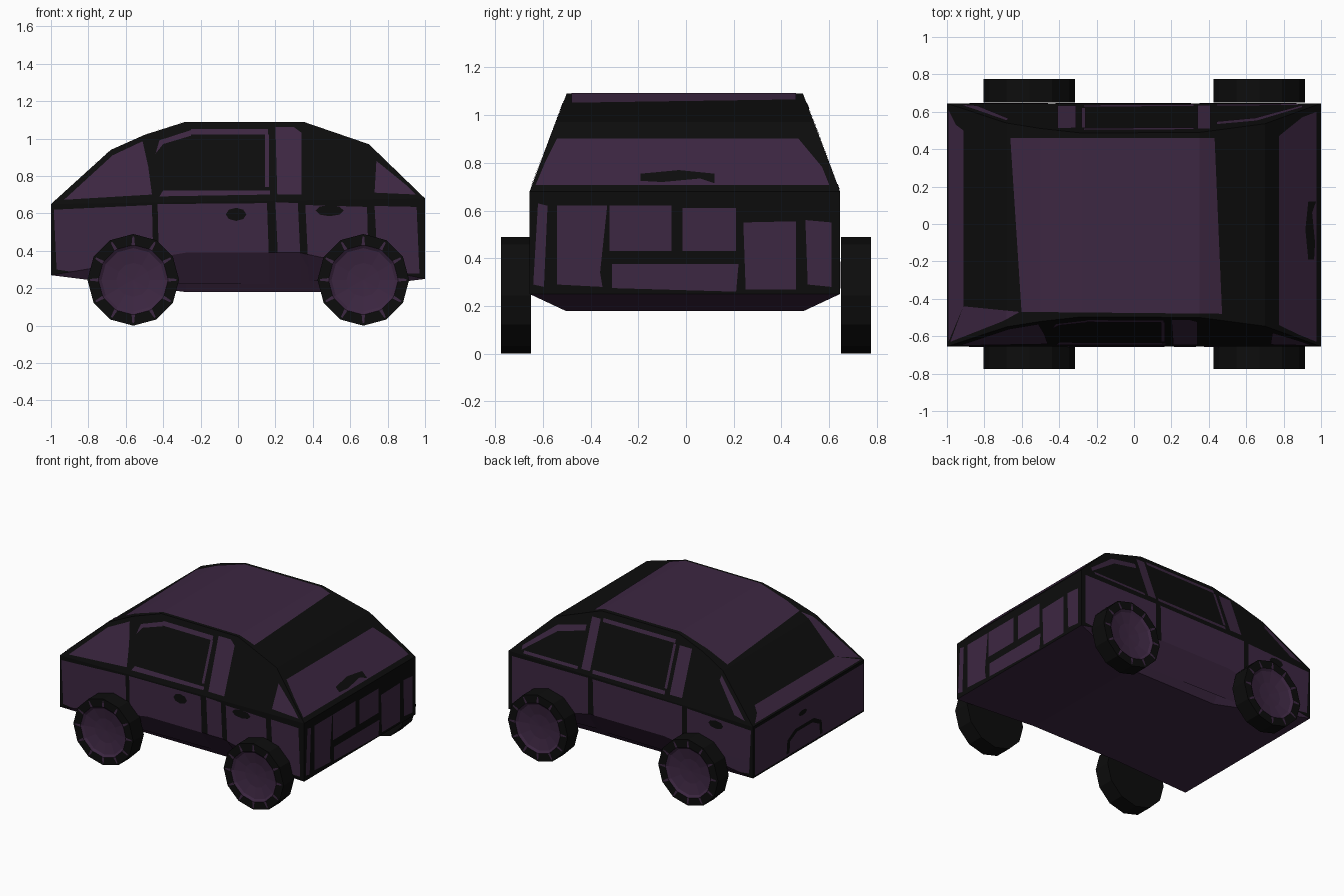
import bpy, bmesh, math
from mathutils import Vector
from mathutils.bvhtree import BVHTree

if "Cube" in bpy.data.objects:
    bpy.data.objects.remove(bpy.data.objects["Cube"])


def material(name, rgb):
    m = bpy.data.materials.new(name)
    m.diffuse_color = (*rgb, 1)
    m.use_nodes = True
    m.node_tree.nodes["Principled BSDF"].inputs["Base Color"].default_value = m.diffuse_color
    return m


BLACK = material("black", (0.0038, 0.0038, 0.0038))
PURPLE = material("dark purple", (0.046, 0.020, 0.054))


def make_object(name, bm, *mats):
    me = bpy.data.meshes.new(name)
    bm.to_mesh(me)
    for m in mats:
        me.materials.append(m)
    ob = bpy.data.objects.new(name, me)
    bpy.context.collection.objects.link(ob)
    return ob


# Body shell: side outline lofted across, cabin leaning inwards above the belt
W = 0.65
TOP = [(-1, .65), (-.68, .94), (-.5, 1.02), (-.28, 1.09), (.35, 1.09), (.7, .97), (1, .68)]
LOW = [(1, .25, W), (.45, .18, .5), (-.28, .18, .5), (-1, .27, W)]
FOLD = [(-.28, .39), (.33, .39)]

body = bmesh.new()
loops = []
for s in (-1, 1):
    def v(x, z, w):
        return body.verts.new((x, s * w - .005, z))
    top = [v(x, z, W - .37 * (z - .665 - .015 * x)) for x, z in TOP]
    lr, l2, l1, lf = low = [v(x, z, w) for x, z, w in LOW]
    fl, fr = [v(x, z, W) for x, z in FOLD]
    body.faces.new(top)
    body.faces.new((top[0], top[-1], lr, fr, fl, lf))
    body.faces.new((fl, fr, l2, l1))
    body.faces.new((fr, lr, l2))
    body.faces.new((fl, l1, lf))
    loops.append(top + low)
a, b = loops
for i in range(len(a)):
    j = (i + 1) % len(a)
    body.faces.new((a[i], a[j], b[j], b[i]))
bmesh.ops.recalc_face_normals(body, faces=body.faces)
for f in body.faces:
    f.material_index = 1 if f.normal.z < -.5 else 0     # purple underside
make_object("body", body, BLACK, PURPLE)
tree = BVHTree.FromBMesh(body)

# Painted panels: flat outlines projected onto the body
VIEWS = {  # start point from (u, v), ray direction
    "front": (lambda u, v: (u, -3, v), (0, 1, 0)),
    "back": (lambda u, v: (u, 3, v), (0, -1, 0)),
    "rear": (lambda u, v: (3, u, v), (-1, 0, 0)),
    "nose": (lambda u, v: (-3, u, v), (1, 0, 0)),
    "top": (lambda u, v: (u, v, 3), (0, 0, -1)),
}


def panels(name, view, mat, polys, lift=.003):
    start, d = VIEWS[view]
    d = Vector(d)
    bm = bmesh.new()
    for p in polys:
        bm.faces.new([bm.verts.new(start(*q)) for q in p])
    # split where the body bends
    cuts = []
    if view == "top":
        cuts = [((x, 0, 0), (1, 0, 0)) for x, z in TOP[1:-1]]
    elif view in ("front", "back"):
        cuts = [((0, 0, .39), (0, 0, 1)), ((-1, 0, .27), (-.12, 0, .72)), ((1, 0, .25), (.14, 0, .67))]
    for co, no in cuts:
        bmesh.ops.bisect_plane(bm, geom=bm.verts[:] + bm.edges[:] + bm.faces[:], plane_co=co, plane_no=no)
    for vert in bm.verts:
        loc, n, _, _ = tree.ray_cast(vert.co, d)
        if loc is None:
            loc, n, _, _ = tree.find_nearest(vert.co + d * 2.4)
        vert.co = loc + n * lift
    bm.normal_update()
    for f in bm.faces:
        if f.normal.dot(d) > 0:
            f.normal_flip()
    return make_object(name, bm, mat)


def rect(u0, v0, u1, v1):
    return [(u0, v0), (u1, v0), (u1, v1), (u0, v1)]


def oval(u, v, ru, rv):
    return [(u + ru * math.cos(k * math.pi / 4), v + rv * math.sin(k * math.pi / 4)) for k in range(8)]


panels("near_cabin_frames", "front", PURPLE, [
    [(-.93, .672), (-.46, .70), (-.48, .85), (-.51, .985), (-.67, .91)],
    [(-.44, .92), (-.42, .99), (-.25, 1.045), (-.25, 1.015), (-.40, .97)],
    rect(-.25, 1.02, .16, 1.05),
    [(-.42, .69), (.17, .70), (.17, .722), (-.40, .722)],
    rect(.145, .74, .165, 1.02),
    [(.21, .70), (.34, .70), (.34, 1.03), (.30, 1.06), (.20, 1.06)],
    [(.73, .71), (.95, .70), (.9, .75), (.74, .88)]])
panels("near_door_panels", "front", PURPLE, [
    [(-.97, .30), (-.8, .275), (-.45, .24), (-.46, .645), (-.985, .62)],
    [(-.42, .225), (.17, .225), (.155, .655), (-.43, .65)],
    [(.22, .23), (.34, .23), (.32, .655), (.2, .66)],
    [(.38, .24), (.70, .26), (.69, .635), (.36, .645)],
    [(.75, .28), (.97, .28), (.955, .635), (.73, .64)]])
panels("near_handles", "front", BLACK, [oval(-.01, .595, .055, .035), oval(.49, .615, .075, .03)], .006)

panels("far_cabin_frames", "back", PURPLE, [
    [(-.93, .672), (-.84, .69), (-.67, .88), (-.68, .91)],
    rect(-.41, .70, -.31, 1.02),
    rect(-.27, 1.025, .32, 1.05), rect(-.27, .69, .32, .715), rect(-.28, .73, -.26, 1.02),
    rect(.34, .70, .41, 1.04),
    [(.44, .98), (.66, .93), (.90, .74), (.90, .71), (.65, .89), (.44, .94)],
    rect(.44, .69, .88, .71)])
panels("far_door_panels", "back", PURPLE, [
    [(-.97, .30), (-.8, .275), (-.46, .24), (-.46, .645), (-.985, .62)],
    [(-.42, .225), (.30, .225), (.31, .655), (-.42, .65)],
    [(.35, .24), (.75, .27), (.97, .28), (.97, .65), (.35, .655)]])
panels("far_handle", "back", BLACK, [oval(-.70, .59, .06, .03)], .006)

# Roof and front hood
panels("roof_panel", "top", PURPLE, [
    [(-.66, .46), (.43, .46), (.47, -.48), (-.60, -.47)]])
panels("hood_panel", "top", PURPLE, [
    [(-.99, -.63), (-.91, -.44), (-.91, .50), (-.95, .53), (-.99, .61)],
    [(-.98, -.63), (-.70, -.52), (-.61, -.47), (-.91, -.44)]])

# Rear end
panels("tailgate_panel", "rear", PURPLE, [[(-.63, .705), (.60, .705), (.57, .78), (.47, .90), (-.54, .90), (-.59, .8)]])
panels("tailgate_handle", "rear", BLACK, [
    [(-.19, .72), (-.1, .715), (.06, .73), (.12, .71), (.12, .75), (-.03, .765), (-.19, .75)]], .006)
panels("rear_panels", "rear", PURPLE, [
    [(-.64, .29), (-.595, .28), (-.58, .62), (-.62, .63)],
    [(-.54, .29), (-.35, .28), (-.36, .34), (-.33, .62), (-.54, .62)],
    rect(-.32, .43, -.06, .62), rect(-.015, .43, .21, .61),
    [(-.31, .275), (.21, .26), (.22, .375), (-.31, .375)],
    [(.25, .27), (.46, .27), (.46, .555), (.24, .55)],
    [(.51, .29), (.61, .28), (.61, .55), (.50, .56)]])

# Front end
panels("nose_panel", "nose", PURPLE, [rect(-.64, .285, .625, .63)])
panels("nose_arch", "nose", BLACK, [
    [(-.16, .30), (.26, .30), (.25, .40), (.16, .45), (-.06, .45), (-.15, .40)], oval(.07, .54, .05, .02)], .005)
panels("nose_arch_inner", "nose", PURPLE, [
    [(-.13, .29), (.23, .29), (.22, .385), (.14, .425), (-.04, .425), (-.12, .385)]], .007)


# Wheels: turned twelve-sided profile with dished hub and spoke marks
def wheel(name, cx, s):
    R, N = .245, 12
    prof = [(.245, .65), (.245, .775), (.187, .775), (.17, .763), (.09, .748)]

    def pt(r, y, ang):
        return (cx + r * math.sin(ang), s * y, R + r * math.cos(ang))
    bm = bmesh.new()
    rings = [[bm.verts.new(pt(r, y, k * 2 * math.pi / N)) for k in range(N)] for r, y in prof]
    bm.faces.new(rings[0])
    for i in range(len(rings) - 1):
        for k in range(N):
            q = (k + 1) % N
            f = bm.faces.new((rings[i][k], rings[i][q], rings[i + 1][q], rings[i + 1][k]))
            f.material_index = 1 if i >= 2 else 0
    hub = bm.verts.new(pt(0, .743, 0))
    for k in range(N):
        bm.faces.new((rings[-1][k], rings[-1][(k + 1) % N], hub)).material_index = 1
    bmesh.ops.recalc_face_normals(bm, faces=bm.faces)
    for k in range(N):
        t = k * 2 * math.pi / N
        c = [(.185, -.05), (.185, .05), (.232, .02), (.232, -.02)]
        f = bm.faces.new([bm.verts.new(pt(r, .778, t + o)) for r, o in c])
        f.material_index = 1
        f.normal_update()
        if f.normal.y * s < 0:
            f.normal_flip()
    make_object(name, bm, BLACK, PURPLE)


for end, x in (("front", -.56), ("rear", .67)):
    for side, s in (("near", -1), ("far", 1)):
        wheel(f"{end}_{side}_wheel", x, s)
